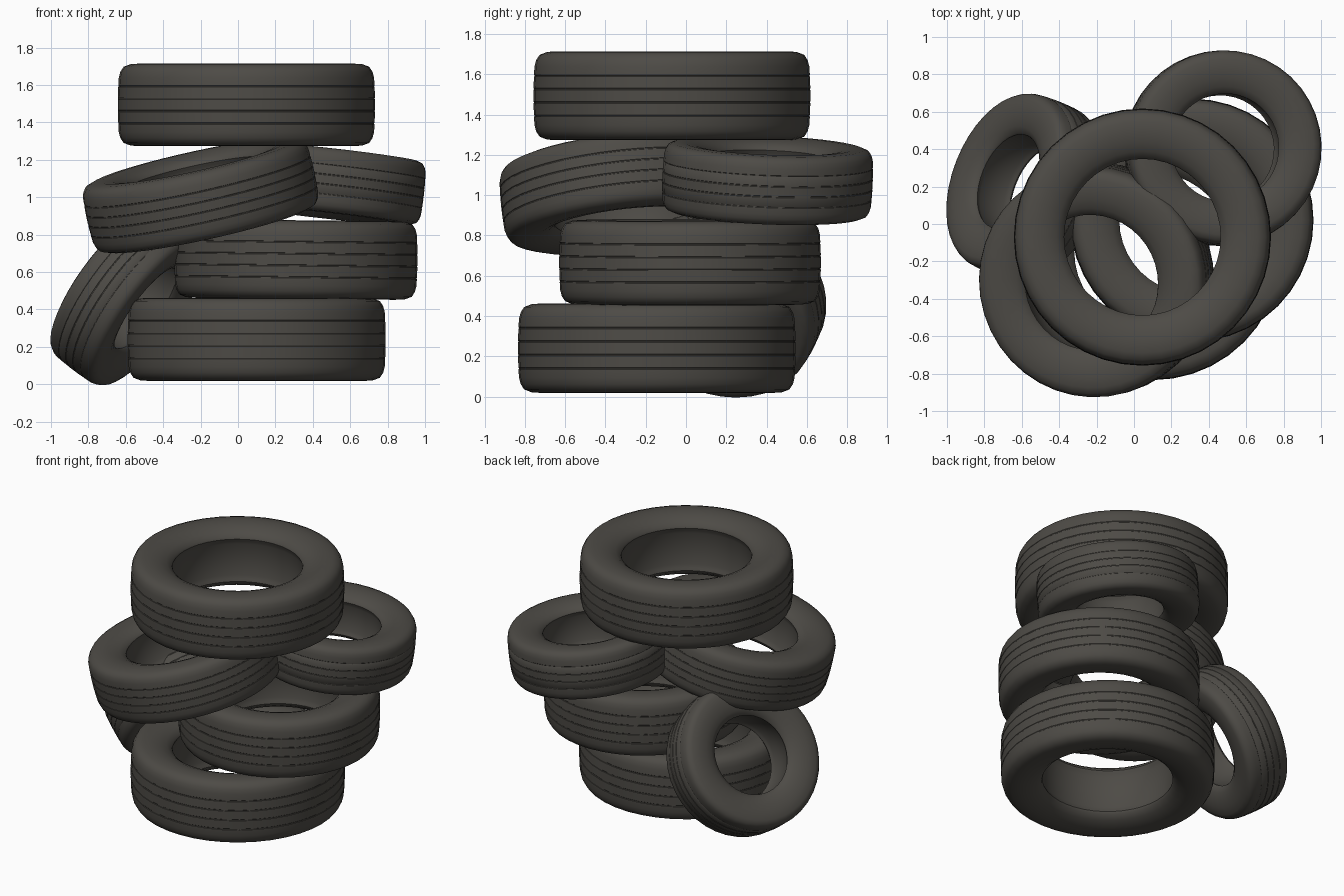
import bpy, bmesh, math
from mathutils import Vector, Matrix

if "Cube" in bpy.data.objects:
    bpy.data.objects.remove(bpy.data.objects["Cube"])

rubber = bpy.data.materials.new("dark_rubber")
rubber.diffuse_color = (0.075, 0.070, 0.061, 1)
rubber.use_nodes = True
rubber.node_tree.nodes["Principled BSDF"].inputs["Base Color"].default_value = rubber.diffuse_color

# Half cross-section: (radius / outer radius, height / half width), sidewall to inside
SIDE = [(0.992, 0.66), (0.98, 0.80), (0.955, 0.92), (0.90, 0.985), (0.82, 1.0),
        (0.74, 0.96), (0.67, 0.87), (0.62, 0.75), (0.612, 0.68), (0.622, 0.60), (0.635, 0.5)]
GROOVES = (-0.45, -0.15, 0.15, 0.45)
SEGMENTS = 40


def tyre_profile(hole):
    def shrink(r):  # move the bore to the wanted hole size, keep the tread
        return r if r > 0.9 else 0.9 - (0.9 - r) * (0.9 - hole) / (0.9 - 0.612)
    side = [(shrink(r), z) for r, z in SIDE]
    tread = []
    for g in GROOVES:  # shallow grooves around the tread
        r = 1.0 - 0.02 * g * g
        tread += [(r, g - 0.02), (r - 0.003, g - 0.01), (r - 0.003, g + 0.01), (r, g + 0.02)]
    lower = [(r, -z) for r, z in reversed(side)]
    return [(shrink(0.64), 0.0)] + lower + tread + side


def tyre(name, centre, radius, width, axis=(0, 0, 1), hole=0.608):
    bm = bmesh.new()
    prof = tyre_profile(hole)
    rings = []
    for i in range(SEGMENTS):
        a = 2 * math.pi * i / SEGMENTS
        rings.append([bm.verts.new((r * radius * math.cos(a), r * radius * math.sin(a),
                                    z * width / 2)) for r, z in prof])
    n = len(prof)
    for i in range(SEGMENTS):
        p, q = rings[i], rings[(i + 1) % SEGMENTS]
        for j in range(n):
            k = (j + 1) % n
            bm.faces.new((p[j], q[j], q[k], p[k]))
    bmesh.ops.recalc_face_normals(bm, faces=bm.faces)
    for f in bm.faces:
        f.smooth = True
    rot = Vector(axis).normalized().to_track_quat('Z', 'Y').to_matrix().to_4x4()
    bm.transform(Matrix.Translation(centre) @ rot)
    me = bpy.data.meshes.new(name)
    bm.to_mesh(me)
    bm.free()
    me.set_sharp_from_angle(angle=math.radians(40))
    me.materials.append(rubber)
    ob = bpy.data.objects.new(name, me)
    bpy.context.collection.objects.link(ob)
    return ob


# Stack of flat tyres
tyre("bottom_tyre", (0.10, -0.145, 0.24), 0.69, 0.445)
tyre("second_tyre", (0.31, 0.02, 0.667), 0.65, 0.42, (0.01, 0, 1), 0.6)
tyre("top_tyre", (0.045, -0.07, 1.494), 0.688, 0.442)
# Tilted pair under the top tyre
tyre("left_tilted_tyre", (-0.20, -0.30, 1.01), 0.622, 0.37, (-0.22, -0.105, 1), 0.585)
tyre("right_tilted_tyre", (0.475, 0.405, 1.075), 0.523, 0.345, (0.11, 0.04, 1), 0.55)
# Tyre leaning against the stack
tyre("leaning_tyre", (-0.583, 0.195, 0.47), 0.495, 0.33, (-0.765, 0.30, 0.57), 0.53)
